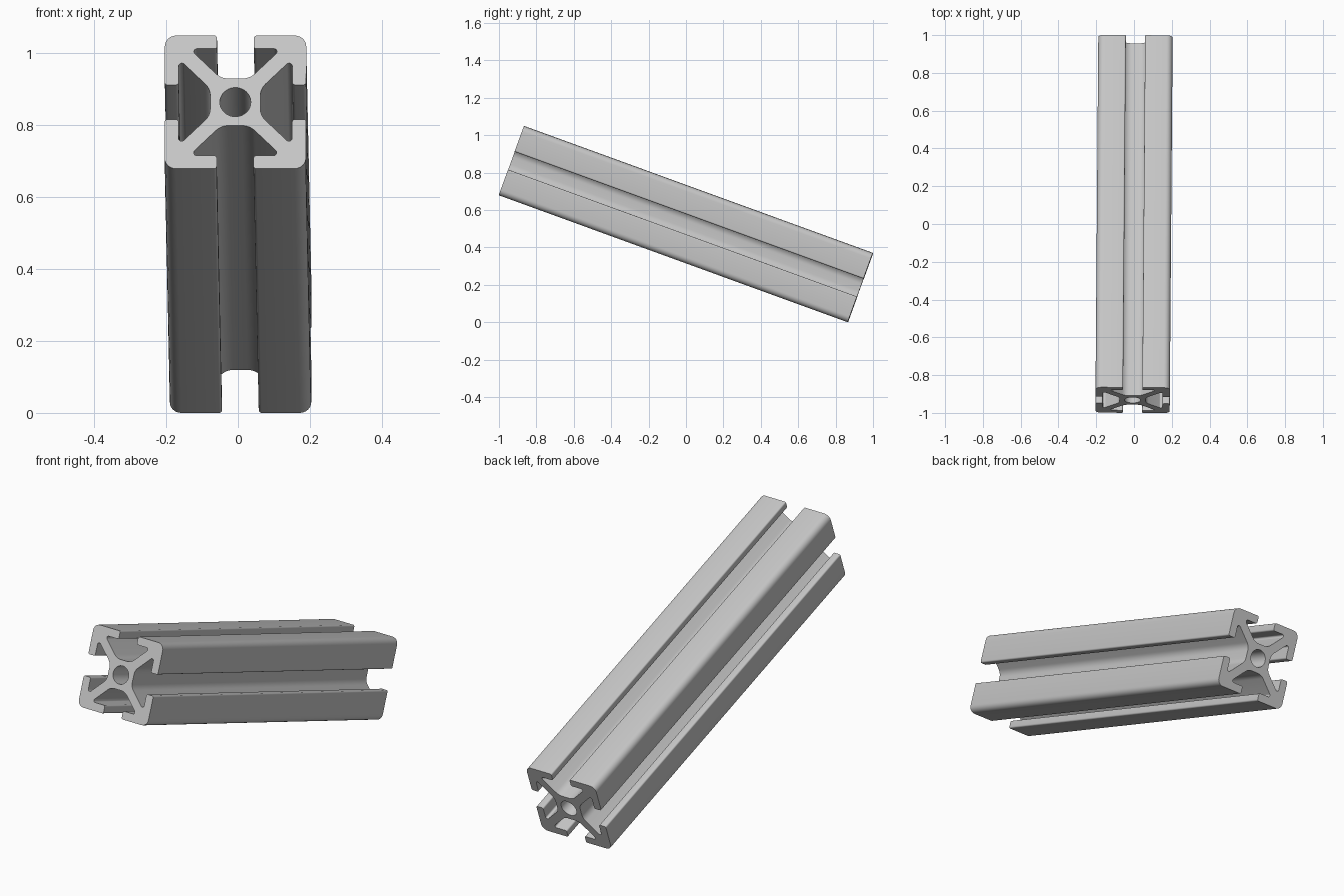
import bpy, bmesh, math
from mathutils import Vector, Matrix

cube = bpy.data.objects.get("Cube")
if cube:
    bpy.data.objects.remove(cube, do_unlink=True)

HALF = 0.1968       # half width of the square section
LENGTH = 1.985
TILT, YAW = math.radians(-20), math.radians(-0.45)
BORE = 0.043

# Half of one corner arm: (x, z, fillet radius), from slot floor to outer corner
ARM = [
    (0.0395, 0.0695, 0.05),     # core and web
    (0.115, 0.145, 0.008),      # slot end
    (0.115, 0.158, 0.008),
    (0.051, 0.158, 0.008),      # lip
    (0.051, HALF, 0.008),
]


def section_corners():
    """Mirror the arm about its diagonal, then repeat it four times."""
    quarter = ARM + [(HALF, HALF, 0.032)] + [(z, x, r) for x, z, r in reversed(ARM)]
    corners = []
    for turn in range(4):
        corners += quarter
        quarter = [(z, -x, r) for x, z, r in quarter]
    return corners


def rounded(corners, steps=6):
    """Replace every corner with a tangent arc."""
    points = []
    count = len(corners)
    for i, (x, z, r) in enumerate(corners):
        p = Vector((x, z))
        a = (Vector(corners[i - 1][:2]) - p).normalized()
        b = (Vector(corners[(i + 1) % count][:2]) - p).normalized()
        half = a.angle(b) / 2
        centre = p + (a + b).normalized() * r / math.sin(half)
        reach = r / math.tan(half)
        start = (p + a * reach - centre).normalized()
        end = (p + b * reach - centre).normalized()
        for k in range(steps + 1):
            points.append(centre + start.slerp(end, k / steps).normalized() * r)
    return points


def add_loop(bm, points):
    verts = [bm.verts.new((p.x, -LENGTH / 2, p.y)) for p in points]
    return [bm.edges.new((v, verts[(i + 1) % len(verts)])) for i, v in enumerate(verts)]


# Section with a round centre bore, extruded along its length
bm = bmesh.new()
circle = [Vector((math.cos(t), math.sin(t))) * BORE
          for t in (math.tau * i / 40 for i in range(40))]
edges = add_loop(bm, rounded(section_corners())) + add_loop(bm, circle)
bmesh.ops.triangle_fill(bm, edges=edges, use_beauty=True, normal=(0, -1, 0))
out = bmesh.ops.extrude_face_region(bm, geom=bm.faces[:], use_keep_orig=True)
moved = [g for g in out["geom"] if isinstance(g, bmesh.types.BMVert)]
bmesh.ops.translate(bm, verts=moved, vec=(0, LENGTH, 0))
bmesh.ops.recalc_face_normals(bm, faces=bm.faces[:])

# Tilt the bar and stand its lowest edge on the ground
bm.transform(Matrix.Rotation(YAW, 4, 'Z') @ Matrix.Rotation(TILT, 4, 'X'))
lowest = min(v.co.z for v in bm.verts)
bm.transform(Matrix.Translation((0, 0, -lowest)))

mesh = bpy.data.meshes.new("slotted_bar")
bm.to_mesh(mesh)
bm.free()
bar = bpy.data.objects.new("slotted_bar", mesh)
bpy.context.collection.objects.link(bar)

# Plain light grey metal
grey = bpy.data.materials.new("light_grey")
grey.use_nodes = True
colour = (0.57, 0.57, 0.57, 1)
grey.diffuse_color = colour
grey.node_tree.nodes["Principled BSDF"].inputs["Base Color"].default_value = colour
mesh.materials.append(grey)

bpy.ops.object.select_all(action='DESELECT')
bar.select_set(True)
bpy.context.view_layer.objects.active = bar
bpy.ops.object.shade_smooth_by_angle(angle=math.radians(30))
